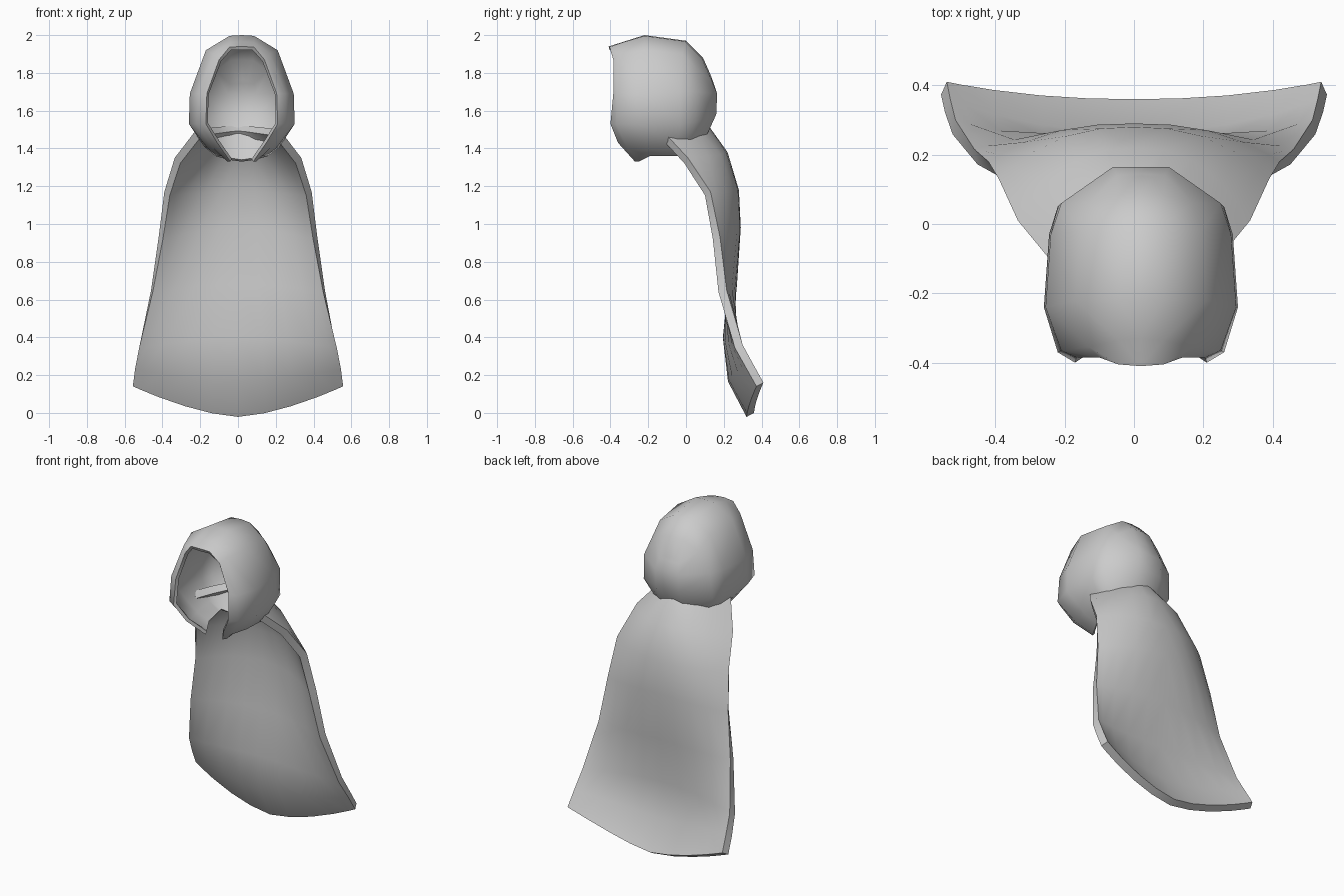
import bpy, bmesh
from mathutils import Vector

if "Cube" in bpy.data.objects:
    bpy.data.objects.remove(bpy.data.objects["Cube"])


def loft(name, rows, ref, thickness, mirror_x=0.0):
    """Skin half-width rows of points, mirror over x and thicken inwards."""
    bm = bmesh.new()
    grid = [[bm.verts.new(p) for p in row] for row in rows]
    for a, b in zip(grid, grid[1:]):
        for i in range(len(a) - 1):
            bm.faces.new((a[i], a[i + 1], b[i + 1], b[i]))
    bmesh.ops.remove_doubles(bm, verts=bm.verts, dist=0.0005)
    bmesh.ops.recalc_face_normals(bm, faces=bm.faces)
    bm.normal_update()
    side = sum(f.normal.dot(f.calc_center_median() - Vector(ref)) * f.calc_area() for f in bm.faces)
    if side < 0:
        bmesh.ops.reverse_faces(bm, faces=bm.faces)
    me = bpy.data.meshes.new(name)
    bm.to_mesh(me)
    bm.free()
    ob = bpy.data.objects.new(name, me)
    bpy.context.collection.objects.link(ob)
    ob.location.x = mirror_x
    m = ob.modifiers.new("mirror", 'MIRROR')
    m.use_clip = True
    s = ob.modifiers.new("thickness", 'SOLIDIFY')
    s.thickness = thickness
    s.offset = -1
    bpy.ops.object.select_all(action='DESELECT')
    ob.select_set(True)
    bpy.context.view_layer.objects.active = ob
    bpy.ops.object.modifier_apply(modifier="mirror")
    bpy.ops.object.modifier_apply(modifier="thickness")
    bpy.ops.object.shade_smooth_by_angle(angle=0.9)
    return ob


# Hood: arches from the face opening to the back seam, each crown to neck
hood_arches = [
    [(0, -.41, 1.94), (.12, -.385, 1.87), (.185, -.385, 1.69), (.19, -.40, 1.53), (.13, -.36, 1.43), (.06, -.27, 1.33)],
    [(0, -.33, 1.965), (.15, -.355, 1.90), (.23, -.365, 1.69), (.24, -.37, 1.53), (.15, -.31, 1.40), (.075, -.25, 1.33)],
    [(0, -.22, 2.0), (.19, -.22, 1.92), (.275, -.24, 1.69), (.28, -.24, 1.53), (.18, -.20, 1.40), (.10, -.19, 1.36)],
    [(0, 0, 1.97), (.175, -.02, 1.90), (.26, -.03, 1.70), (.265, -.03, 1.53), (.20, -.05, 1.41), (.13, -.05, 1.36)],
    [(0, .09, 1.88), (.15, .06, 1.82), (.23, .06, 1.70), (.24, .05, 1.54), (.18, .02, 1.43), (.14, 0, 1.36)],
    [(0, .13, 1.79), (.07, .14, 1.75), (.08, .165, 1.69), (.08, .16, 1.58), (.08, .11, 1.47), (.07, .03, 1.34)],
    [(0, .13, 1.79), (0, .145, 1.75), (0, .165, 1.69), (0, .16, 1.58), (0, .11, 1.47), (0, .04, 1.33)],
]
# extra crown point keeps the top flat
for arch in hood_arches[:5]:
    a, b = Vector(arch[0]), Vector(arch[1])
    arch.insert(1, (.065, a.y * .8 + b.y * .2, a.z * .95 + b.z * .05))
for arch in hood_arches[5:]:
    arch.insert(1, tuple((Vector(arch[0]) + Vector(arch[1])) / 2))
loft("hood", hood_arches, (0, -.15, 1.65), .02, .02)

# Cape: edge x, y, z then centre y, z, and how late the edge turns
cape_rows = [
    (.22, -.13, 1.50, .12, 1.52, 2.0),
    (.335, .01, 1.35, .22, 1.38, 2.5),
    (.39, .13, 1.17, .28, 1.18, 2.5),
    (.42, .18, .93, .29, .98, 2.5),
    (.46, .215, .65, .27, .68, 2.5),
    (.515, .30, .36, .24, .40, 2.5),
    (.53, .36, .25, .265, .18, 2.2),
    (.54, .41, .16, .36, 0, 2.2),
]
us = [0, .25, .5, .75, .92, 1]
cape = [[(xe * u, yc + (ye - yc) * u ** p, zc + (ze - zc) * u ** 1.5) for u in us]
        for xe, ye, ze, yc, zc, p in cape_rows]
loft("cape", cape, (0, -1, 1), .045)
